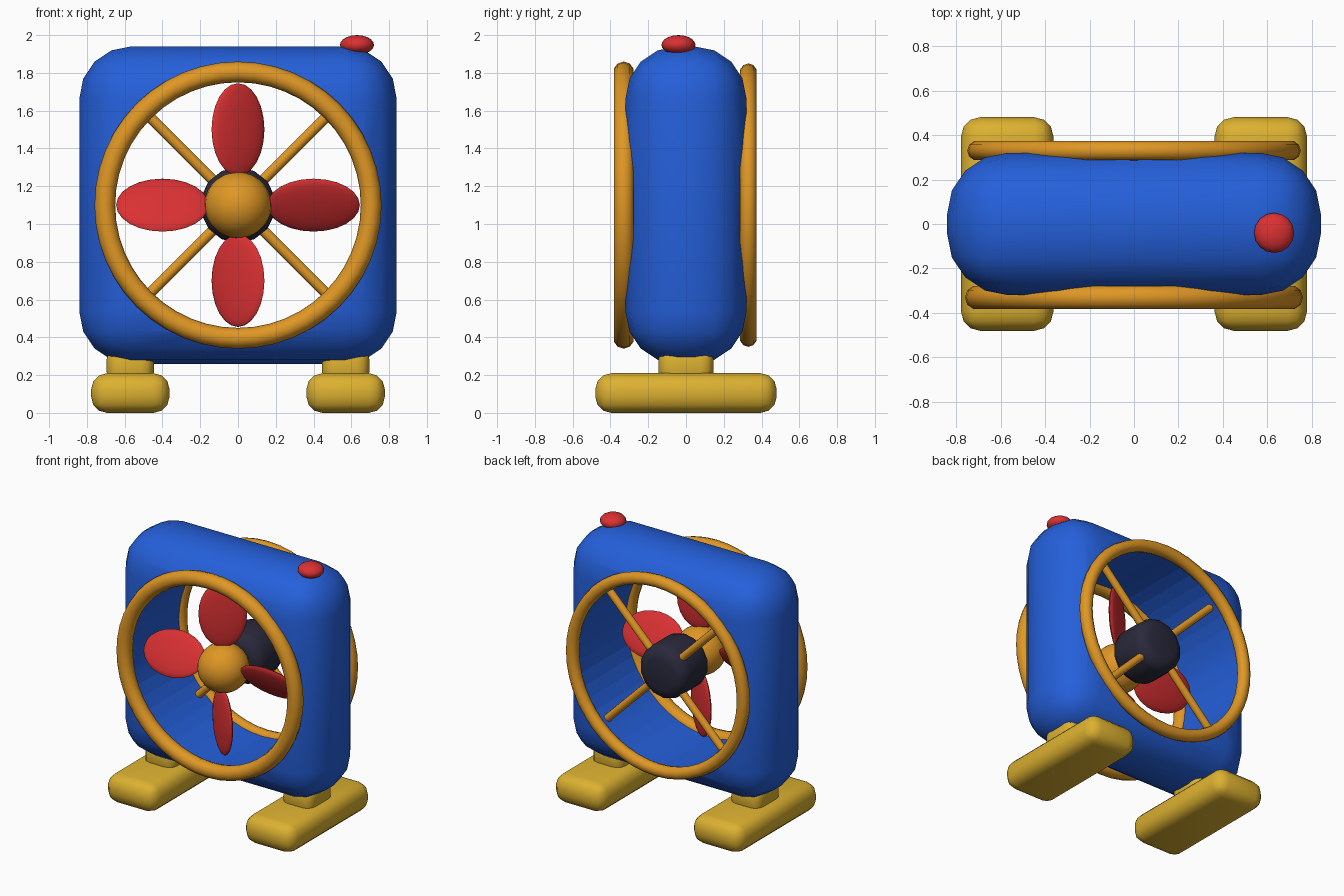
import bpy, math
from mathutils import Matrix

if "Cube" in bpy.data.objects:
    bpy.data.objects.remove(bpy.data.objects["Cube"])

HUB_Z = 1.10


def material(name, rgb):
    m = bpy.data.materials.new(name)
    m.diffuse_color = (*rgb, 1)
    m.use_nodes = True
    m.node_tree.nodes["Principled BSDF"].inputs["Base Color"].default_value = m.diffuse_color
    return m


BLUE = material("blue", (0.018, 0.115, 0.70))
RED = material("red", (0.70, 0.030, 0.032))
ORANGE = material("orange", (0.74, 0.31, 0.018))
YELLOW = material("yellow", (0.72, 0.44, 0.03))
DARK = material("dark_navy", (0.022, 0.022, 0.045))


def finish(name, mat, angle=50):
    """Name, colour and smooth the active object."""
    ob = bpy.context.object
    ob.name = name
    ob.data.materials.append(mat)
    bpy.ops.object.transform_apply(location=False, rotation=True, scale=True)
    bpy.ops.object.shade_smooth_by_angle(angle=math.radians(angle))
    return ob


def bevel(ob, width, segments):
    mod = ob.modifiers.new("round", "BEVEL")
    mod.width, mod.segments = width, segments
    mod.limit_method = "ANGLE"
    mod.angle_limit = math.radians(40)
    bpy.ops.object.modifier_apply(modifier=mod.name)


def rounded_box(name, mat, loc, size, radius, segments):
    bpy.ops.mesh.primitive_cube_add(size=1, location=loc)
    ob = bpy.context.object
    ob.scale = size
    bpy.ops.object.transform_apply(location=False, rotation=False, scale=True)
    bevel(ob, radius, segments)
    return finish(name, mat)


def ball(name, mat, loc, radii, segments=24, rings=14):
    bpy.ops.mesh.primitive_uv_sphere_add(segments=segments, ring_count=rings, radius=1, location=loc)
    bpy.context.object.scale = radii
    return finish(name, mat)


def ring(name, y, minor):
    bpy.ops.mesh.primitive_torus_add(location=(0, y, HUB_Z), rotation=(math.pi / 2, 0, 0),
                                     major_radius=0.705, minor_radius=minor,
                                     major_segments=48, minor_segments=10)
    return finish(name, ORANGE, 60)


# Housing: thick rounded box with a round tunnel cut through it
housing = rounded_box("housing", BLUE, (0, 0, HUB_Z), (1.68, 0.64, 1.68), 0.275, 4)
bpy.ops.mesh.primitive_cylinder_add(vertices=48, radius=0.69, depth=2,
                                    location=(0, 0, HUB_Z), rotation=(math.pi / 2, 0, 0))
cutter = bpy.context.object
cutter.hide_render = True
bpy.context.view_layer.objects.active = housing
cutter.select_set(False)
housing.select_set(True)
cut = housing.modifiers.new("tunnel", "BOOLEAN")
cut.operation, cut.solver, cut.object = "DIFFERENCE", "EXACT", cutter
bpy.ops.object.modifier_apply(modifier=cut.name)
bpy.data.objects.remove(cutter)
bpy.ops.object.shade_smooth_by_angle(angle=math.radians(40))

# Guard rings on both faces
ring("front_ring", -0.33, 0.055)
ring("rear_ring", 0.33, 0.045)

# Crossed spokes that hold the motor
for i, angle in enumerate((45, -45)):
    bpy.ops.mesh.primitive_cylinder_add(vertices=12, radius=0.028, depth=1.37,
                                        location=(0, 0.23, HUB_Z),
                                        rotation=(0, math.radians(angle), 0))
    finish(f"spoke_{i + 1}", ORANGE)

# Motor
bpy.ops.mesh.primitive_cylinder_add(vertices=14, radius=0.2, depth=0.34,
                                    location=(0, 0.14, HUB_Z), rotation=(math.pi / 2, 0, 0))
bevel(bpy.context.object, 0.08, 3)
finish("motor", DARK)

# Hub and four pitched blades
ball("hub", ORANGE, (0, -0.17, HUB_Z), (0.178, 0.178, 0.175))
for i in range(4):
    blade = ball(f"blade_{i + 1}", RED, (0, 0, 0), (0.165, 0.03, 0.245), 20, 12)
    pitch = Matrix.Rotation(math.radians(32), 4, "Z")
    turn = Matrix.Rotation(i * math.pi / 2, 4, "Y")
    blade.data.transform(turn @ Matrix.Translation((0, 0, 0.40)) @ pitch)
    blade.location = (0, -0.18, HUB_Z)

# Button on the top edge
ball("button", RED, (0.63, -0.04, 1.948), (0.09, 0.09, 0.052), 16, 10)

# Feet with short legs
for side, x in (("left", -0.57), ("right", 0.57)):
    rounded_box(f"{side}_foot", YELLOW, (x, 0, 0.105), (0.415, 0.96, 0.21), 0.085, 3)
    rounded_box(f"{side}_leg", YELLOW, (x, 0, 0.25), (0.25, 0.29, 0.20), 0.065, 3)
